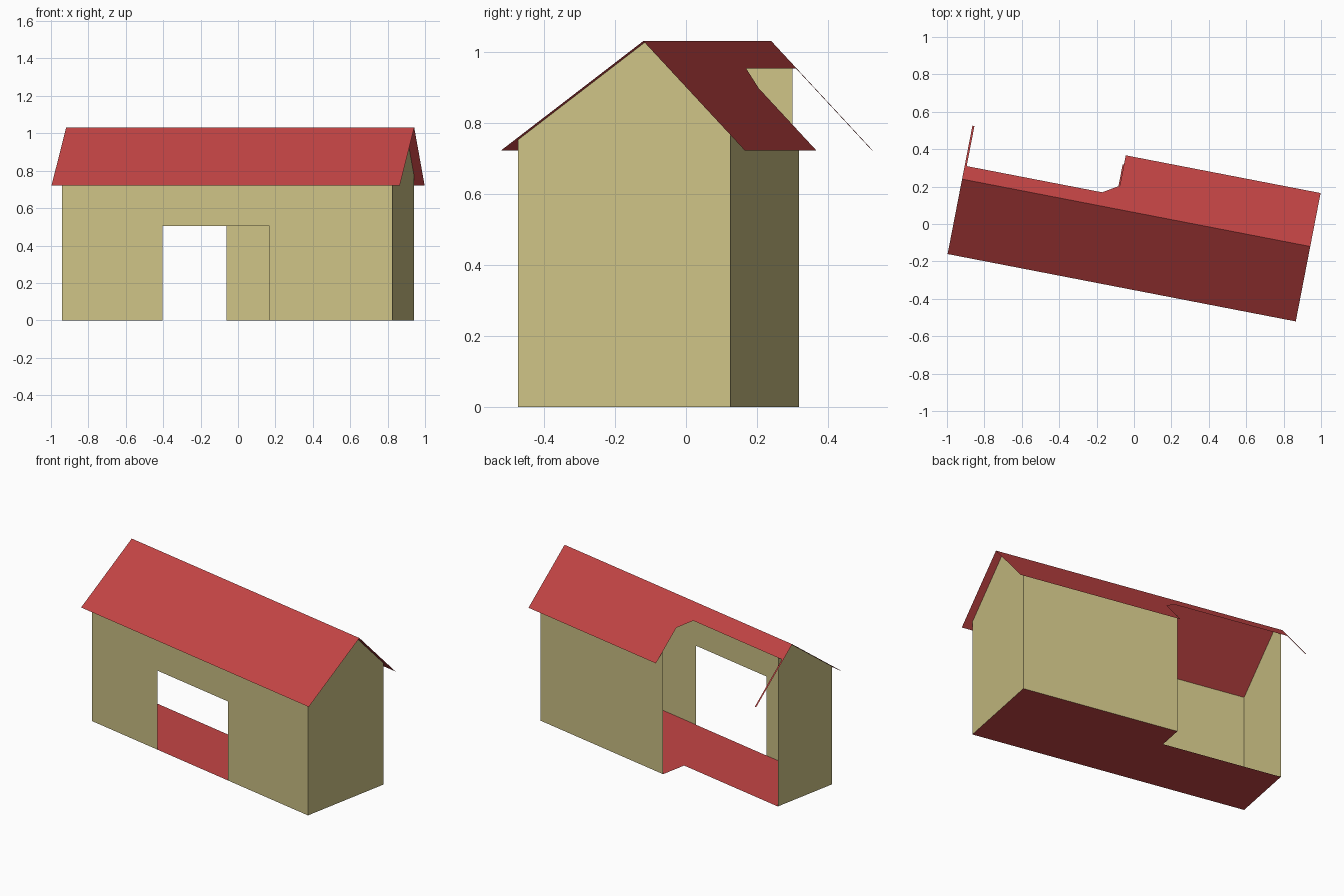
import bpy, math
from mathutils import Matrix

cube = bpy.data.objects.get("Cube")
if cube:
    bpy.data.objects.remove(cube, do_unlink=True)


def make_material(name, rgb):
    mat = bpy.data.materials.new(name)
    mat.use_nodes = True
    mat.diffuse_color = (*rgb, 1)
    mat.node_tree.nodes["Principled BSDF"].inputs["Base Color"].default_value = (*rgb, 1)
    return mat


sand = make_material("sand wall", (0.61, 0.54, 0.235))
red = make_material("red tile", (0.56, 0.06, 0.06))

# The whole house is turned a little about the vertical axis
TURN = Matrix.Rotation(math.radians(-10.95), 4, "Z")

# Main dimensions: u runs along the ridge, v from front to back
WALL_U, ROOF_U = 0.90, 0.948
FRONT, BACK, PORCH = -0.307, 0.301, 0.131
EAVE_FRONT, EAVE_BACK = -0.347, 0.352
RIDGE_V, RIDGE_Z, EAVE_Z = 0.061, 1.03, 0.722
BAY_U = -0.12


def roof_z(v):
    eave = EAVE_FRONT if v < RIDGE_V else EAVE_BACK
    return RIDGE_Z + (EAVE_Z - RIDGE_Z) * (v - RIDGE_V) / (eave - RIDGE_V)


def panel(name, points, mat):
    """A thin flat sheet from one outline."""
    mesh = bpy.data.meshes.new(name)
    mesh.from_pydata(points, [], [list(range(len(points)))])
    mesh.materials.append(mat)
    obj = bpy.data.objects.new(name, mesh)
    obj.matrix_world = TURN
    bpy.context.collection.objects.link(obj)
    return obj


def upright(name, v, outline, mat):
    return panel(name, [(u, v, z) for u, z in outline], mat)


def gable(name, u, back):
    vs = [FRONT, back, RIDGE_V]
    outline = [(u, FRONT, 0), (u, back, 0), (u, back, roof_z(back)),
               (u, RIDGE_V, RIDGE_Z), (u, FRONT, roof_z(FRONT))]
    return panel(name, outline if u > 0 else outline[::-1], sand)


def slope(name, plan):
    return panel(name, [(u, v, roof_z(v)) for u, v in plan], red)


# Front wall with the wide doorway
door_l, door_r, door_z = -0.353, 0.232, 0.505
top = roof_z(FRONT)
upright("front_wall", FRONT, [
    (-WALL_U, 0), (door_l, 0), (door_l, door_z), (door_r, door_z),
    (door_r, 0), (WALL_U, 0), (WALL_U, top), (-WALL_U, top)], sand)

# Back wall covers only the deep half
top = roof_z(BACK)
upright("back_wall", BACK, [(WALL_U, 0), (BAY_U, 0), (BAY_U, top), (WALL_U, top)], sand)

# End walls, the open end being shallower
gable("deep_end_wall", WALL_U, BACK)
gable("open_end_wall", -WALL_U, PORCH)

# Stepped floor
panel("floor", [(u, v, 0) for u, v in [
    (-WALL_U, FRONT), (WALL_U, FRONT), (WALL_U, BACK),
    (BAY_U, BACK), (BAY_U, PORCH), (-WALL_U, PORCH)]], red)

# Front roof slope
slope("front_roof", [(-ROOF_U, EAVE_FRONT), (ROOF_U, EAVE_FRONT),
                     (ROOF_U, RIDGE_V), (-ROOF_U, RIDGE_V)])

# Back roof slope with its cut-out and the narrow strip left at the end
strip = -ROOF_U + 0.011
slope("back_roof", [
    (-ROOF_U, RIDGE_V), (ROOF_U, RIDGE_V), (ROOF_U, EAVE_BACK),
    (-0.113, EAVE_BACK), (-0.113, 0.187), (-0.199, 0.134),
    (strip, 0.134), (strip, EAVE_BACK), (-ROOF_U, EAVE_BACK)])
